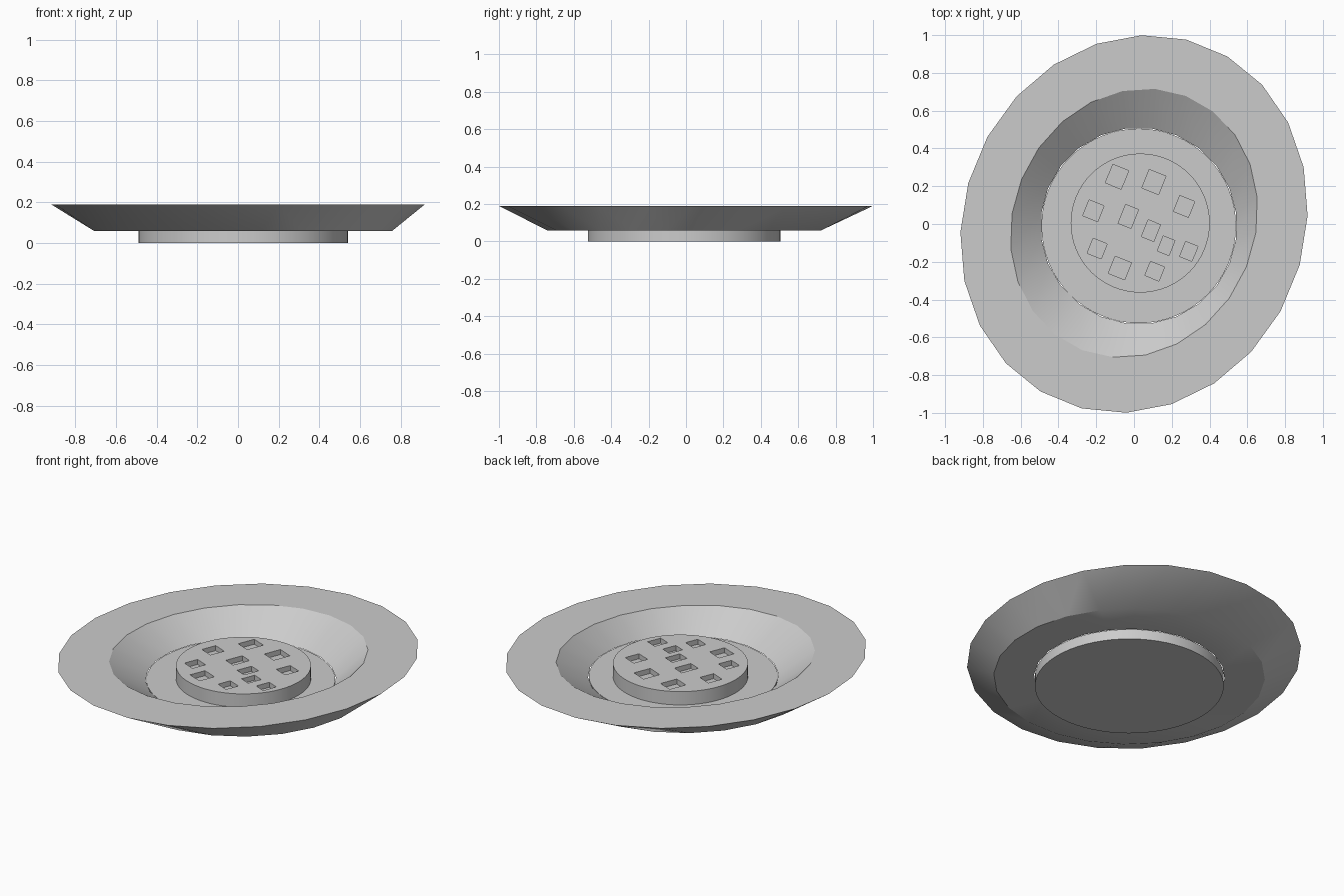
import bpy, bmesh
from math import sin, cos, radians, pi
from mathutils import Matrix, Vector

default = bpy.data.objects.get("Cube")
if default:
    bpy.data.objects.remove(default, do_unlink=True)

grey = bpy.data.materials.new("light_grey")
grey.use_nodes = True
colour = (0.6, 0.6, 0.6, 1)
grey.diffuse_color = colour
grey.node_tree.nodes["Principled BSDF"].inputs["Base Color"].default_value = colour


def finish(bm, name, smooth=True):
    """Turn a bmesh into a named object with the shared material."""
    bmesh.ops.recalc_face_normals(bm, faces=bm.faces)
    mesh = bpy.data.meshes.new(name)
    bm.to_mesh(mesh)
    bm.free()
    obj = bpy.data.objects.new(name, mesh)
    bpy.context.collection.objects.link(obj)
    mesh.materials.append(grey)
    if smooth:
        shade(obj)
    return obj


def shade(obj):
    bpy.ops.object.select_all(action="DESELECT")
    obj.select_set(True)
    bpy.context.view_layer.objects.active = obj
    bpy.ops.object.shade_smooth_by_angle(angle=radians(30))


def ring(bm, centre, radii, turns, height, sides=24):
    """Oval loop; different x and y turns lean the oval."""
    loop = []
    for i in range(sides):
        t = 2 * pi * i / sides
        x = centre[0] + radii[0] * sin(t + radians(turns[0]))
        y = centre[1] + radii[1] * cos(t + radians(turns[1]))
        loop.append(bm.verts.new((x, y, height)))
    return loop


def bridge(bm, lower, upper):
    for i in range(len(lower)):
        j = (i + 1) % len(lower)
        bm.faces.new((lower[i], lower[j], upper[j], upper[i]))


def disc(name, centre, radius, bottom, top):
    bm = bmesh.new()
    place = Matrix.Translation((centre[0], centre[1], (bottom + top) / 2))
    bmesh.ops.create_cone(bm, cap_ends=True, segments=64, radius1=radius,
                          radius2=radius, depth=top - bottom, matrix=place)
    return finish(bm, name)


FLOOR = 0.06
RIM = 0.19
DISC_TOP = 0.14
HOLE_DEPTH = 0.03
BASE_CENTRE = (0.025, -0.01)

# Sloping dish with a flat, leaning oval rim
bm = bmesh.new()
loops = [
    ring(bm, BASE_CENTRE, (0.52, 0.52), (7.5, 7.5), FLOOR),
    ring(bm, BASE_CENTRE, (0.74, 0.74), (7.5, 7.5), FLOOR),
    ring(bm, (0, 0), (0.92, 1), (2.5, -2.5), RIM),
    ring(bm, (0, 0.005), (0.655, 0.712), (9.7, 4), RIM),
]
for i, loop in enumerate(loops):
    bridge(bm, loop, loops[(i + 1) % len(loops)])
finish(bm, "dish")

# Foot, whose top closes the dish floor
disc("foot", BASE_CENTRE, 0.515, 0, FLOOR)

# Raised centre disc
centre_disc = disc("centre_disc", (0.033, 0.005), 0.368, FLOOR, DISC_TOP)

# Square pockets sunk in the centre disc: x, y, width, length
pockets = [
    (-.09, .25, .09, .105), (.105, .222, .095, .105),
    (.265, .093, .085, .09), (-.215, .07, .085, .09),
    (-.03, .04, .073, .107), (.09, -.035, .07, .095),
    (.17, -.115, .066, .085), (.29, -.145, .07, .085),
    (-.195, -.13, .08, .085), (-.075, -.233, .093, .097),
    (.11, -.25, .08, .08),
]
bm = bmesh.new()
for x, y, width, length in pockets:
    place = (Matrix.Translation((x, y, DISC_TOP))
             @ Matrix.Rotation(radians(-22), 4, "Z")
             @ Matrix.Diagonal(Vector((width, length, 2 * HOLE_DEPTH, 1))))
    bmesh.ops.create_cube(bm, size=1, matrix=place)
cutter = finish(bm, "pocket_cutter", smooth=False)
cutter.hide_render = True

# Cut the pockets, then drop the cutter
cut = centre_disc.modifiers.new("pockets", "BOOLEAN")
cut.operation = "DIFFERENCE"
cut.solver = "EXACT"
cut.object = cutter
bpy.ops.object.select_all(action="DESELECT")
centre_disc.select_set(True)
bpy.context.view_layer.objects.active = centre_disc
bpy.ops.object.modifier_apply(modifier=cut.name)
bpy.data.objects.remove(cutter, do_unlink=True)
shade(centre_disc)
